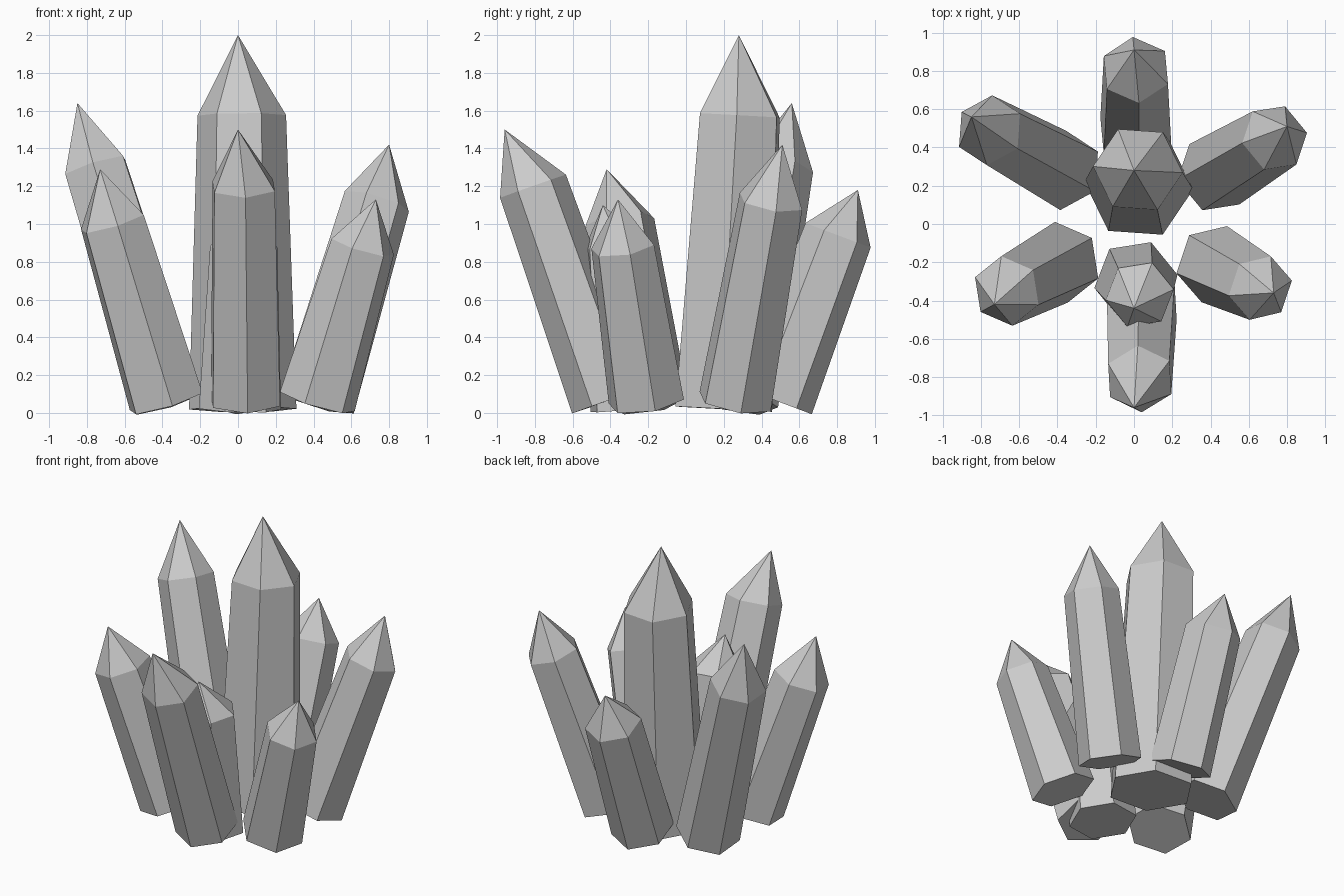
import bpy
import bmesh
import math
from mathutils import Vector

if "Cube" in bpy.data.objects:
    bpy.data.objects.remove(bpy.data.objects["Cube"])

stone = bpy.data.materials.new("grey crystal")
stone.diffuse_color = (0.6, 0.6, 0.6, 1)
stone.use_nodes = True
stone.node_tree.nodes["Principled BSDF"].inputs["Base Color"].default_value = stone.diffuse_color


def crystal(name, base, shoulder, tip, r_base, r_shoulder, angle):
    """Six-sided shaft, cut square to its axis, with a pointed cap."""
    base, shoulder, tip = Vector(base), Vector(shoulder), Vector(tip)
    turn = Vector((0, 0, 1)).rotation_difference(shoulder - base)
    bm = bmesh.new()

    def ring(centre, radius):
        verts = []
        for k in range(6):
            a = math.radians(angle + 60 * k)
            flat = Vector((math.cos(a), math.sin(a), 0)) * radius
            verts.append(bm.verts.new(centre + turn @ flat))
        return verts

    low, high = ring(base, r_base), ring(shoulder, r_shoulder)
    point = bm.verts.new(tip)
    bm.faces.new(low[::-1])
    for k in range(6):
        n = (k + 1) % 6
        bm.faces.new((low[k], low[n], high[n], high[k]))
        bm.faces.new((high[k], high[n], point))
    mesh = bpy.data.meshes.new(name)
    bm.to_mesh(mesh)
    bm.free()
    mesh.materials.append(stone)
    bpy.context.collection.objects.link(bpy.data.objects.new(name, mesh))


# Tall upright crystal and the short one in front of it
crystal("centre_crystal", (0.025, 0.2, 0.02), (0.02, 0.285, 1.575), (0, 0.28, 2.0), 0.285, 0.235, -4)
crystal("short_crystal", (0.01, -0.3, 0.02), (0.03, -0.37, 0.88), (0, -0.44, 1.1), 0.22, 0.18, 9)

# Crystals leaning outwards around the cluster
crystal("front_crystal", (0.04, -0.41, 0.065), (0.03, -0.81, 1.2), (0, -0.96, 1.5), 0.205, 0.185, 33)
crystal("back_crystal", (0.01, 0.475, 0.065), (0.01, 0.805, 0.94), (0, 0.91, 1.18), 0.205, 0.185, 35)
crystal("front_right_crystal", (0.42, -0.21, 0.06), (0.66, -0.335, 0.88), (0.73, -0.36, 1.13), 0.21, 0.175, 12)
crystal("front_left_crystal", (-0.38, -0.2, 0.06), (-0.665, -0.35, 1.01), (-0.73, -0.42, 1.29), 0.215, 0.185, 38)
crystal("back_right_crystal", (0.42, 0.26, 0.06), (0.735, 0.45, 1.12), (0.8, 0.51, 1.42), 0.205, 0.18, 10)
crystal("back_left_crystal", (-0.37, 0.28, 0.06), (-0.755, 0.49, 1.3), (-0.85, 0.56, 1.64), 0.21, 0.185, 27)
